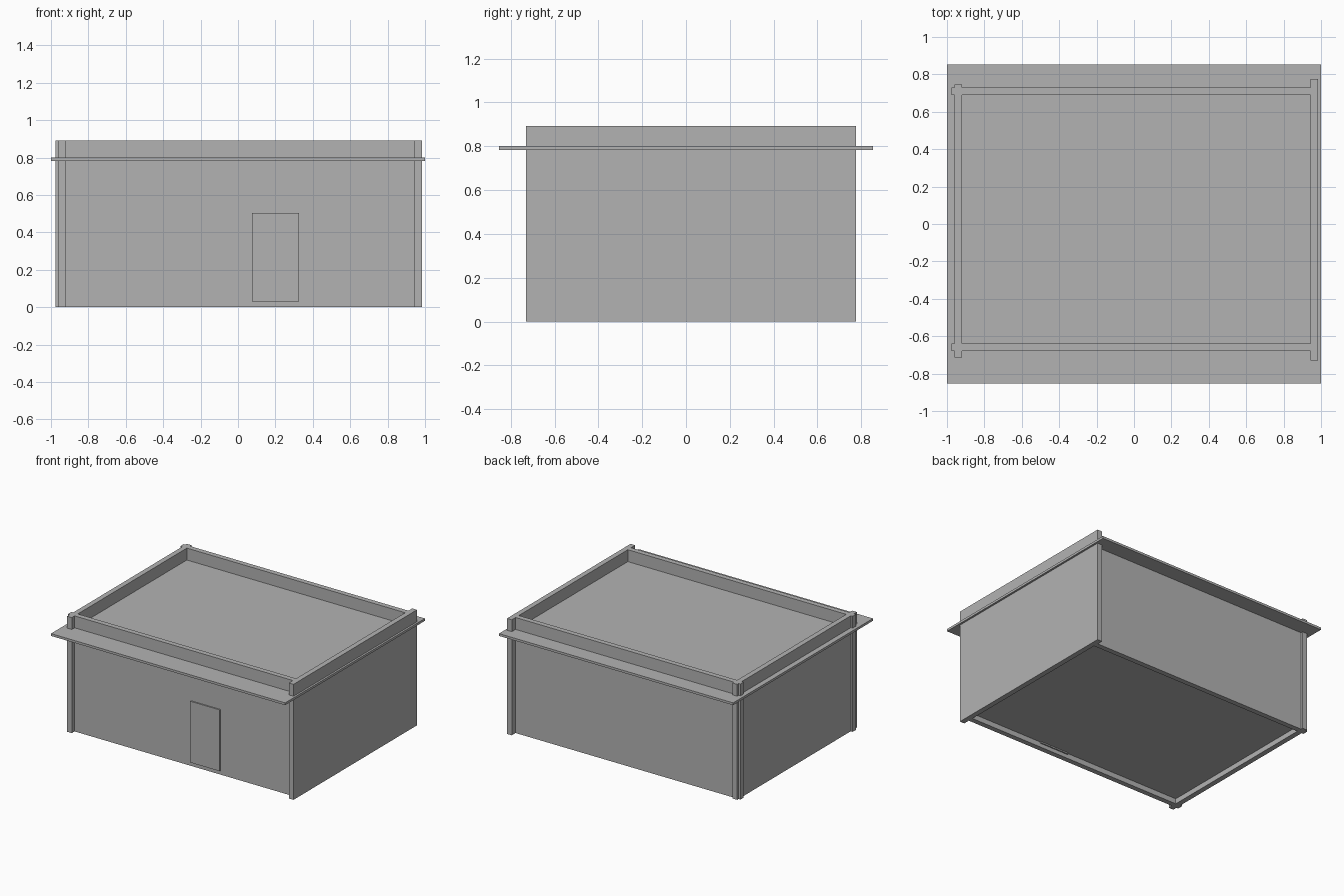
import bpy

if "Cube" in bpy.data.objects:
    bpy.data.objects.remove(bpy.data.objects["Cube"], do_unlink=True)

GREY = (0.45, 0.45, 0.45, 1.0)
mat = bpy.data.materials.new("plain grey")
mat.use_nodes = True
mat.diffuse_color = GREY
mat.node_tree.nodes["Principled BSDF"].inputs["Base Color"].default_value = GREY


def box(name, x, y, z):
    """Flat-shaded box from its (min, max) spans on each axis."""
    spans = (x, y, z)
    bpy.ops.mesh.primitive_cube_add(size=1, location=[(a + b) / 2 for a, b in spans])
    obj = bpy.context.object
    obj.name = obj.data.name = name
    obj.scale = [b - a for a, b in spans]
    bpy.ops.object.transform_apply(location=False, rotation=False, scale=True)
    obj.data.materials.append(mat)
    return obj


HEIGHT = (0, 0.892)
LEFT_FACE, RIGHT_FACE = -0.92, 0.945      # inner faces of the side walls
FRONT_FACE, BACK_FACE = -0.64, 0.69       # inner faces of the front and back walls
T = 0.04                                  # wall thickness

# Side walls
box("plain_side_wall", (RIGHT_FACE, RIGHT_FACE + T), (-0.73, 0.776), HEIGHT)
box("notched_side_wall", (LEFT_FACE - T, LEFT_FACE), (-0.714, 0.747), HEIGHT)

# Front and back walls, with their ends crossing the notched side wall
for name, y in (("front", (FRONT_FACE - T, FRONT_FACE)), ("back", (BACK_FACE, BACK_FACE + T))):
    box(name + "_wall", (LEFT_FACE, RIGHT_FACE), y, HEIGHT)
    box(name + "_wall_end", (-0.976, LEFT_FACE - T), y, HEIGHT)

# Flat roof slab with overhang, below the parapet
box("roof_slab", (-1, 1), (-0.853, 0.853), (0.782, 0.8))

# Floor raised slightly off the ground
box("floor_slab", (LEFT_FACE, RIGHT_FACE), (FRONT_FACE, BACK_FACE), (0.04, 0.06))

# Door, standing just proud of both sides of the front wall
box("door", (0.075, 0.327), (FRONT_FACE - T - 0.01, FRONT_FACE + 0.01), (0.03, 0.503))
